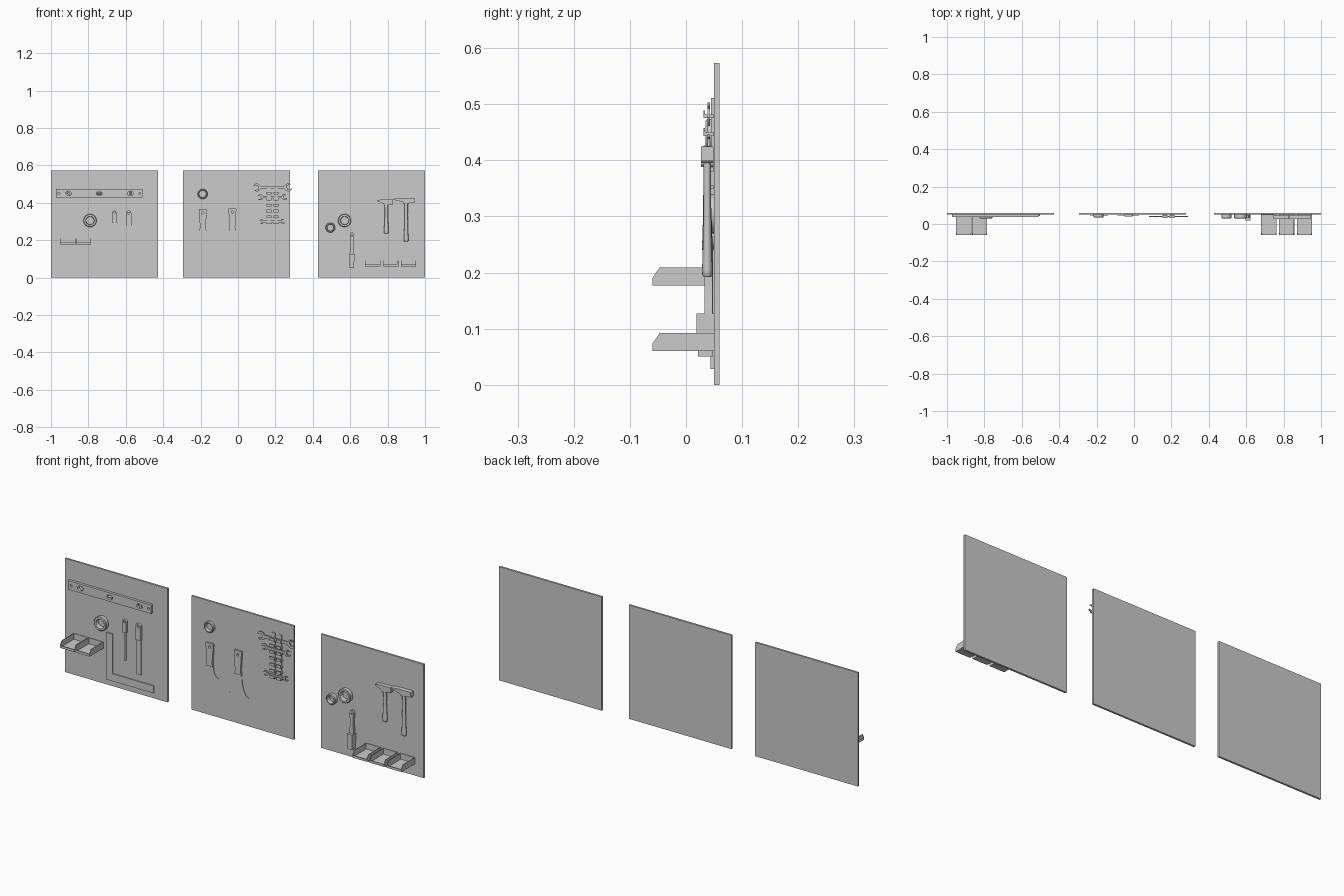
import bpy, bmesh, math
from math import pi, cos, sin

if "Cube" in bpy.data.objects:
    bpy.data.objects.remove(bpy.data.objects["Cube"])

WALL = 0.05  # y of the board fronts


def finish(name, bm, smooth=False):
    bmesh.ops.recalc_face_normals(bm, faces=bm.faces)
    me = bpy.data.meshes.new(name)
    bm.to_mesh(me)
    bm.free()
    ob = bpy.data.objects.new(name, me)
    bpy.context.collection.objects.link(ob)
    if smooth:
        bpy.context.view_layer.objects.active = ob
        ob.select_set(True)
        bpy.ops.object.shade_smooth_by_angle(angle=math.radians(35))
        ob.select_set(False)
    return ob


def add_box(bm, x0, x1, y0, y1, z0, z1):
    v = bmesh.ops.create_cube(bm, size=1)['verts']
    for p in v:
        p.co = ((x0 + x1) / 2 + p.co.x * (x1 - x0), (y0 + y1) / 2 + p.co.y * (y1 - y0),
                (z0 + z1) / 2 + p.co.z * (z1 - z0))


def box(name, *b):
    bm = bmesh.new()
    add_box(bm, *b)
    return finish(name, bm)


def arc(cx, cz, r, a0, a1, n):
    return [(cx + r * cos(a0 + (a1 - a0) * i / n), cz + r * sin(a0 + (a1 - a0) * i / n)) for i in range(n + 1)]


def plate(name, y0, y1, outline, holes=()):
    """Flat x-z outline with holes, extruded from y0 to y1."""
    bm = bmesh.new()
    edges = []
    for loop in [outline, *holes]:
        vs = [bm.verts.new((x, y0, z)) for x, z in loop]
        edges += [bm.edges.new((vs[i - 1], vs[i])) for i in range(len(vs))]
    if holes:
        bmesh.ops.triangle_fill(bm, edges=edges, use_beauty=True)
    else:
        bm.faces.new(vs)
    ext = bmesh.ops.extrude_face_region(bm, geom=bm.faces[:], use_keep_orig=True)
    for v in ext['geom']:
        if isinstance(v, bmesh.types.BMVert):
            v.co.y = y1
    return finish(name, bm, True)


def circle(cx, cz, r, n=16):
    return arc(cx, cz, r, 0, 2 * pi, n)[:-1]


def tape_roll(x, z, r, ri, y0=0.03):
    """Lathed ring with a softly bevelled rim."""
    bm = bmesh.new()
    prof = [(ri, WALL), (ri, y0 + .003), (ri + .002, y0), (r - .003, y0), (r, y0 + .003), (r, WALL)]
    n = 32
    rings = [[bm.verts.new((x + a * cos(2 * pi * i / n), y, z + a * sin(2 * pi * i / n))) for a, y in prof]
             for i in range(n)]
    for i in range(n):
        for j in range(len(prof)):
            k = j - 1
            bm.faces.new((rings[i - 1][k], rings[i - 1][j], rings[i][j], rings[i][k]))
    finish("tape_roll", bm, True)


def bin_tray(x0, x1, z):
    """Open tray with slanted side walls and a low front lip."""
    t = .003
    bm = bmesh.new()
    add_box(bm, x0, x1, -.06, WALL, z, z + t)
    add_box(bm, x0, x1, -.06, -.06 + t, z, z + .012)
    add_box(bm, x0, x1, WALL - t, WALL, z, z + .032)
    side = [(-.06, z), (-.06, z + .013), (-.047, z + .032), (WALL, z + .032), (WALL, z)]
    for xa in (x0, x1 - t):
        a = [bm.verts.new((xa, y, h)) for y, h in side]
        b = [bm.verts.new((xa + t, y, h)) for y, h in side]
        bm.faces.new(a)
        bm.faces.new(b[::-1])
        for i in range(5):
            bm.faces.new((a[i - 1], a[i], b[i], b[i - 1]))
    finish("storage_bin", bm)


def wrench(x0, x1, z, r):
    """Double open-ended wrench: half outline, turned about its centre."""
    c, L = (x0 + x1) / 2, (x1 - x0) / 2
    h, hx, tilt = r * .36, L - r * .85, .26
    start = math.asin(h / r)
    head = arc(hx, 0, r, -pi + start, -.55 + tilt, 8)
    head += [(hx - r * .25 + r * .5 * cos(tilt - pi / 2), r * .5 * sin(tilt - pi / 2)),
             (hx - r * .3, 0),
             (hx - r * .25 + r * .5 * cos(tilt + pi / 2), r * .5 * sin(tilt + pi / 2))]
    head += arc(hx, 0, r, .55 + tilt, pi - start, 8)
    pts = head + [(-x, -y) for x, y in head]
    plate("wrench", .038, .043, [(c + x, z + y) for x, y in pts])


def hammer(x0, x1, hx, ztop, zbot):
    """Wedge-peen hammer: head profile plus round handle."""
    w = .03
    zm = ztop - w
    plate("hammer_head", .027, WALL - .001,
          [(x0, ztop - .009), (x0, ztop - .004), (hx - .02, ztop), (x1, ztop), (x1, zm + .004),
           (hx + .018, zm + .004), (hx + .014, zm), (hx - .013, zm), (hx - .017, zm + .008)])
    bm = bmesh.new()
    n = 16
    prof = [(zm, .009), (zm - .06, .0085), (zbot + .07, .010), (zbot + .012, .0125), (zbot + .004, .012), (zbot, .009)]
    rings = [[bm.verts.new((hx + r * cos(2 * pi * i / n), .038 + r * .75 * sin(2 * pi * i / n), z)) for i in range(n)]
             for z, r in prof]
    for a, b in zip(rings, rings[1:]):
        for i in range(n):
            bm.faces.new((a[i - 1], a[i], b[i], b[i - 1]))
    bm.faces.new(rings[0])
    bm.faces.new(rings[-1])
    finish("hammer_handle", bm, True)


def mirrored(cx, half):
    return [(cx + x, z) for x, z in half] + [(cx - x, z) for x, z in reversed(half) if x > 0]


def putty_knife(cx, ztop, zmid, zbot, half):
    """Tapered handle with hanging hole, and a thin flared blade."""
    plate("knife_handle", .040, WALL, mirrored(cx, [(.020, ztop), (.021, ztop - .01), (.015, zmid + .02), (.019, zmid)]),
          [circle(cx, ztop - .02, .006)])
    flare = [(.018 + (half - .018) * (1 - cos(t * pi / 8)), zmid + .002 + (zbot - zmid) * sin(t * pi / 8)) for t in range(5)]
    plate("knife_blade", .046, .0485, mirrored(cx, flare))


# three boards
for x0 in (-1.0, -.295, .428):
    box("board", x0, x0 + .572, WALL, .06, 0, .573)

# left board: spirit level with vial windows and end holes
lx0, lx1, lz = -.973, -.511, .45
wins = [[(x + a * .016, lz + b * .012) for a, b in circle(0, 0, 1)] for x in (-.905, -.742, -.575)]
ends = [circle(x, lz, .006, 12) for x in (-.958, -.526)]
plate("level_body", .0375, WALL, [(lx0, .428), (lx1, .428), (lx1, .473), (lx0, .473)], wins + ends)
for x, ang in ((-.905, -.7), (-.742, 0), (-.575, pi / 2)):
    bm = bmesh.new()
    bmesh.ops.create_cone(bm, cap_ends=True, segments=12, radius1=.005, radius2=.005, depth=.022)
    for v in bm.verts:
        c, s = cos(ang), sin(ang)
        v.co = (x + v.co.z * c - v.co.x * s, .044 + v.co.y, lz + v.co.z * s + v.co.x * c)
    finish("level_vial", bm, True)

# carpenter square
plate("square", .044, WALL, [(-.767, .028), (-.503, .028), (-.503, .065), (-.731, .065), (-.731, .265), (-.767, .265)])

# two blades with rounded, pierced handles
for x, w, zh, zb, wb in ((-.661, .011, .293, .15, .005), (-.585, .0145, .275, .10, .0125)):
    zt = .358 - w
    plate("tool_handle", .038, WALL, arc(x, zt, w, 0, pi, 10) + [(x - w, zh), (x + w, zh)], [circle(x, zt, w * .4, 12)])
    box("tool_blade", x - wb, x + wb, .044, .048, zb, zh + .002)

# bins
for x in (-.951, -.867):
    bin_tray(x, x + .082, .177)
for i in range(3):
    bin_tray(.679 + i * .096, .761 + i * .096, .06)

# tape rolls
tape_roll(-.791, .305, .035, .021)
tape_roll(-.189, .447, .027, .019, .035)
tape_roll(.494, .267, .026, .017)
tape_roll(.57, .305, .035, .021)

# middle board: putty knives
putty_knife(-.188, .366, .25, .195, .048)
putty_knife(-.030, .370, .25, .141, .058)

# wrench rack: two notched rails with hooks, three wrenches
for x in (.166, .203):
    box("rack_rail", x - .008, x + .008, .045, WALL, .285, .511)
    bm = bmesh.new()
    for i in range(7):
        z = .286 + i * .0315
        add_box(bm, x - .013, x + .013, .034, WALL - .001, z, z + .007)
        add_box(bm, x - .013, x + .013, .031, .034, z, z + .014)
    finish("rack_hooks", bm)
wrench(.083, .286, .482, .021)
wrench(.105, .262, .430, .016)
wrench(.115, .250, .300, .013)

# right board: hammers
hammer(.745, .830, .793, .418, .235)
hammer(.832, .944, .899, .425, .192)

# paint brush
bx = .609
plate("brush_handle", .033, .047, mirrored(bx, [(.004, .242), (.008, .238), (.011, .225), (.008, .19), (.008, .165), (.011, .145), (.012, .125)]),
      [circle(bx, .225, .004, 12)])
box("brush_ferrule", bx - .014, bx + .014, .019, WALL, .085, .127)
box("brush_bristles", bx - .0125, bx + .0125, .021, .048, .05, .086)
